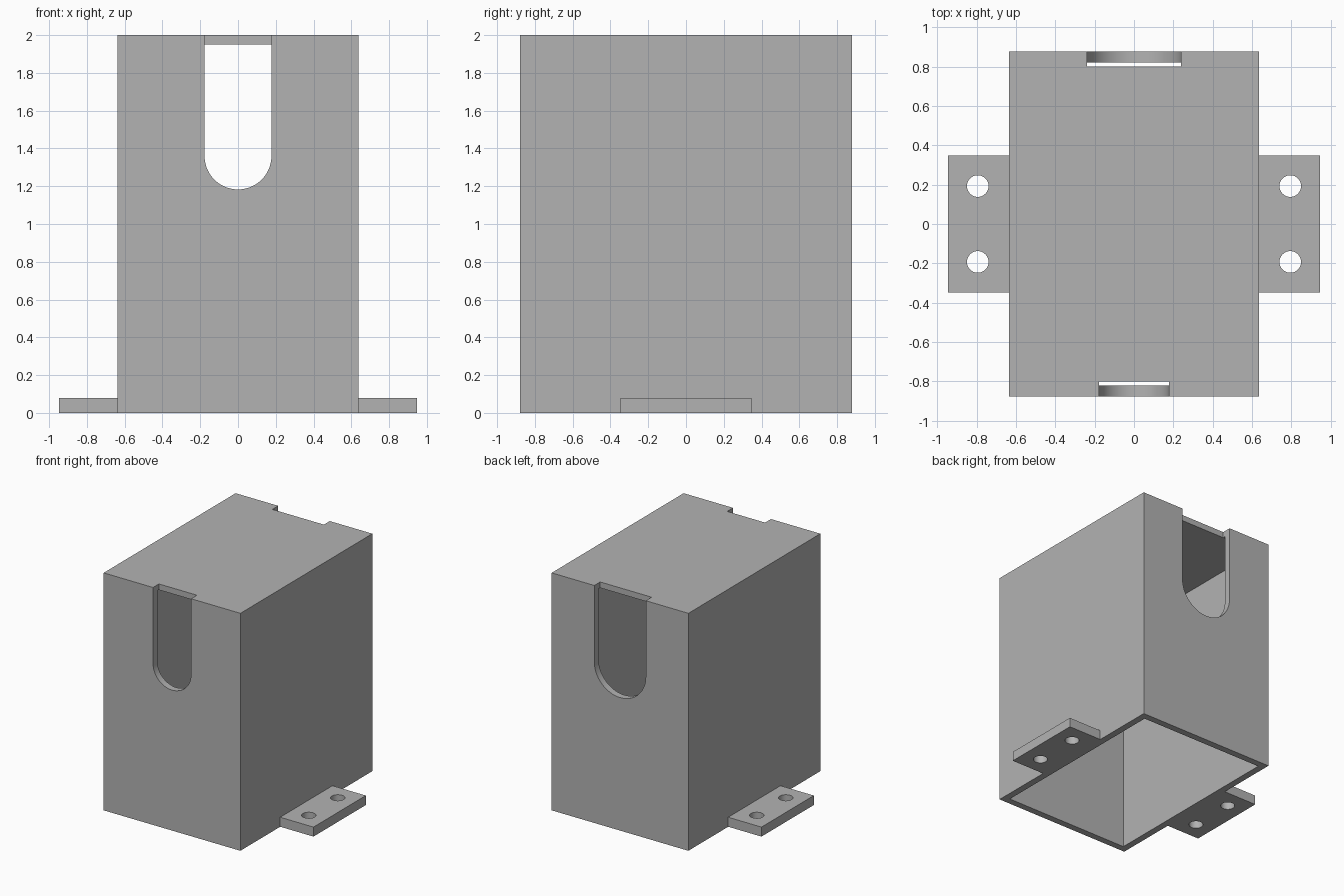
import bpy, bmesh, math
from mathutils import Vector

if "Cube" in bpy.data.objects:
    bpy.data.objects.remove(bpy.data.objects["Cube"], do_unlink=True)

HALF_X, HALF_Y, HEIGHT = 0.637, 0.878, 2.0
WALL, ROOF = 0.057, 0.05

grey = bpy.data.materials.new("plain grey")
grey.use_nodes = True
grey.diffuse_color = (0.45, 0.45, 0.45, 1)
grey.node_tree.nodes["Principled BSDF"].inputs["Base Color"].default_value = grey.diffuse_color


def prism(name, outline, depth):
    """Extrude a closed outline of 3D points along the depth vector."""
    bm = bmesh.new()
    face = bm.faces.new([bm.verts.new(p) for p in outline])
    out = bmesh.ops.extrude_face_region(bm, geom=[face])
    moved = [v for v in out["geom"] if isinstance(v, bmesh.types.BMVert)]
    bmesh.ops.translate(bm, verts=moved, vec=Vector(depth))
    if not face.is_valid or len(bm.faces) < len(outline) + 2:
        bm.faces.new([v for v in bm.verts if v not in moved])
    bmesh.ops.recalc_face_normals(bm, faces=bm.faces)
    mesh = bpy.data.meshes.new(name)
    bm.to_mesh(mesh)
    bm.free()
    mesh.materials.append(grey)
    obj = bpy.data.objects.new(name, mesh)
    bpy.context.collection.objects.link(obj)
    return obj


def box(name, x0, x1, y0, y1, z0, z1):
    return prism(name, [(x0, y0, z0), (x1, y0, z0), (x1, y1, z0), (x0, y1, z0)], (0, 0, z1 - z0))


def cut(obj, cutters):
    """Subtract each cutter from the part, then smooth the curved cuts."""
    bpy.ops.object.select_all(action="DESELECT")
    bpy.context.view_layer.objects.active = obj
    obj.select_set(True)
    for cutter in cutters:
        mod = obj.modifiers.new("cut", "BOOLEAN")
        mod.operation, mod.solver, mod.object = "DIFFERENCE", "EXACT", cutter
        bpy.ops.object.modifier_apply(modifier=mod.name)
        bpy.data.objects.remove(cutter, do_unlink=True)
    bpy.ops.object.shade_smooth_by_angle(angle=math.radians(30))


def slot_cutter(radius, side):
    """U-shaped slot, open at the top, cut inward from one end wall."""
    centre_z, inner = 1.36, side * 0.8
    arc = [math.pi + math.pi * i / 32 for i in range(33)]
    outline = [(radius * math.cos(a), inner, centre_z + radius * math.sin(a)) for a in arc]
    outline += [(radius, inner, HEIGHT + 0.1), (-radius, inner, HEIGHT + 0.1)]
    return prism("slot_cutter", outline, (0, side * 0.2, 0))


def hole_cutter(x, y, radius):
    ring = [math.tau * i / 40 for i in range(40)]
    return prism("hole_cutter", [(x + radius * math.cos(a), y + radius * math.sin(a), -0.1)
                                 for a in ring], (0, 0, 0.3))


# Hollow cover, open underneath, with a narrow front slot and a wider back slot
cover = box("cover", -HALF_X, HALF_X, -HALF_Y, HALF_Y, 0, HEIGHT)
ix, iy = HALF_X - WALL, HALF_Y - WALL
cavity = box("cavity_cutter", -ix, ix, -iy, iy, -0.1, HEIGHT - ROOF)
cut(cover, [cavity, slot_cutter(0.177, -1), slot_cutter(0.24, 1)])

# Mounting tabs with two screw holes each
for name, side in (("left_mounting_tab", 1), ("right_mounting_tab", -1)):
    x0, x1 = sorted((side * HALF_X, side * 0.947))
    tab = box(name, x0, x1, -0.348, 0.348, 0, 0.08)
    cut(tab, [hole_cutter(side * 0.795, y, 0.055) for y in (-0.193, 0.193)])
